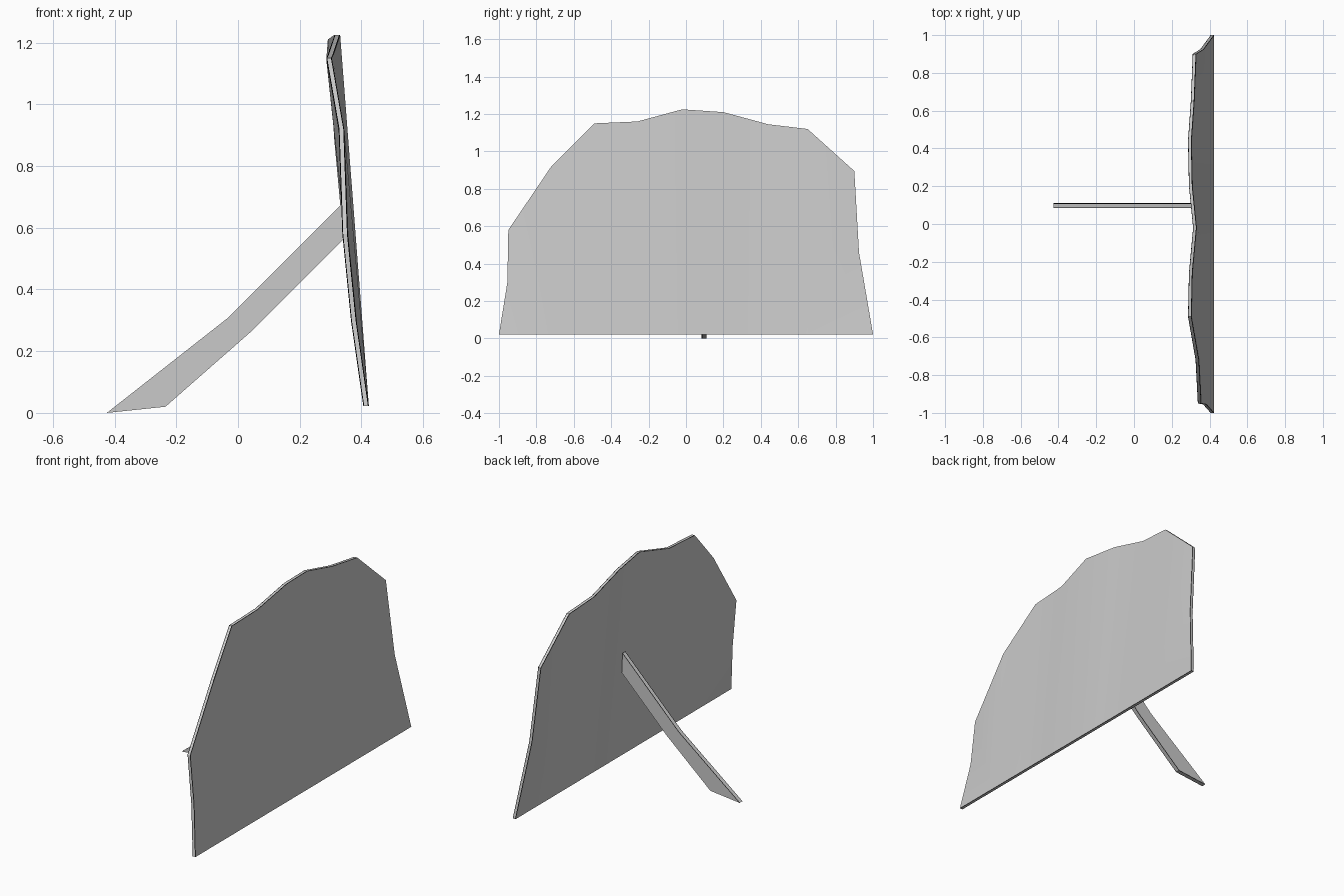
import bpy
import bmesh
import math
from mathutils import Vector

cube = bpy.data.objects.get("Cube")
if cube:
    bpy.data.objects.remove(cube, do_unlink=True)


def make_material(name, value):
    mat = bpy.data.materials.new(name)
    mat.use_nodes = True
    colour = (value, value, value, 1.0)
    mat.diffuse_color = colour
    mat.node_tree.nodes["Principled BSDF"].inputs["Base Color"].default_value = colour
    return mat


grey = make_material("plain_grey", 0.59)
black = make_material("edge_black", 0.0)
LINE = 0.003


def extrude_sheet(name, faces, direction, thickness):
    """Join polygons into a slab whose rim has a thin black line along each edge."""
    bm = bmesh.new()
    for face in faces:
        bm.faces.new([bm.verts.new(p) for p in face])
    bmesh.ops.remove_doubles(bm, verts=bm.verts, dist=0.0005)
    direction = Vector(direction)
    bmesh.ops.translate(bm, verts=bm.verts, vec=-direction * thickness / 2)
    cap = bm.faces[:]
    # Layers: black line, grey rim, black line
    for layer, (step, index) in enumerate(((LINE, 1), (thickness - 2 * LINE, 0), (LINE, 1))):
        before = set(bm.faces)
        result = bmesh.ops.extrude_face_region(bm, geom=cap, use_keep_orig=layer == 0)
        if layer:
            bmesh.ops.delete(bm, geom=[f for f in cap if f.is_valid], context="FACES_ONLY")
        before = {f for f in before if f.is_valid}
        cap = [g for g in result["geom"] if isinstance(g, bmesh.types.BMFace)]
        moved = [g for g in result["geom"] if isinstance(g, bmesh.types.BMVert)]
        bmesh.ops.translate(bm, verts=moved, vec=direction * step)
        for face in set(bm.faces) - before - set(cap):
            face.material_index = index
    # Clear edges left inside the slab
    bmesh.ops.delete(bm, geom=[e for e in bm.edges if not e.link_faces], context="EDGES")
    bmesh.ops.recalc_face_normals(bm, faces=bm.faces)
    mesh = bpy.data.meshes.new(name)
    bm.to_mesh(mesh)
    bm.free()
    mesh.materials.append(grey)
    mesh.materials.append(black)
    obj = bpy.data.objects.new(name, mesh)
    bpy.context.collection.objects.link(obj)
    bpy.ops.object.select_all(action="DESELECT")
    obj.select_set(True)
    bpy.context.view_layer.objects.active = obj
    bpy.ops.object.shade_smooth_by_angle(angle=math.radians(30))


# Wavy panel: ragged top rim ruled down to a straight foot
FOOT_X, FOOT_Z = 0.415, 0.022
rim = [(0.335, -0.72, 0.92), (0.295, -0.49, 1.15), (0.30, -0.26, 1.16),
       (0.322, -0.02, 1.225), (0.30, 0.20, 1.21), (0.295, 0.44, 1.145),
       (0.31, 0.65, 1.12)]
right_edge = [(FOOT_X, -1.0, FOOT_Z), (0.375, -0.955, 0.30), (0.347, -0.95, 0.58), rim[0]]
left_edge = [rim[-1], (0.32, 0.90, 0.895), (0.36, 0.925, 0.46), (FOOT_X, 1.0, FOOT_Z)]


def foot(y):
    return (FOOT_X, y, FOOT_Z)


panel_faces = [[foot(a[1]), foot(b[1]), b, a] for a, b in zip(rim, rim[1:])]
# Flared side edges, fanned from the outermost foot points
for edge, hub in ((right_edge, foot(rim[0][1])), (left_edge, foot(rim[-1][1]))):
    panel_faces += [[hub, b, a] for a, b in zip(edge, edge[1:])]
extrude_sheet("panel", panel_faces, (1, 0, 0), 0.018)

# Bent prop leg
lower = [(-0.235, 0.02), (0.05, 0.27), (0.34, 0.56)]
upper = [(-0.425, 0.0), (-0.03, 0.31), (0.335, 0.675)]
rails = [[(x, 0.097, z) for x, z in rail] for rail in (lower, upper)]
leg_faces = [[rails[0][i], rails[0][i + 1], rails[1][i + 1], rails[1][i]]
             for i in range(2)]
extrude_sheet("prop_leg", leg_faces, (0, 1, 0), 0.026)
